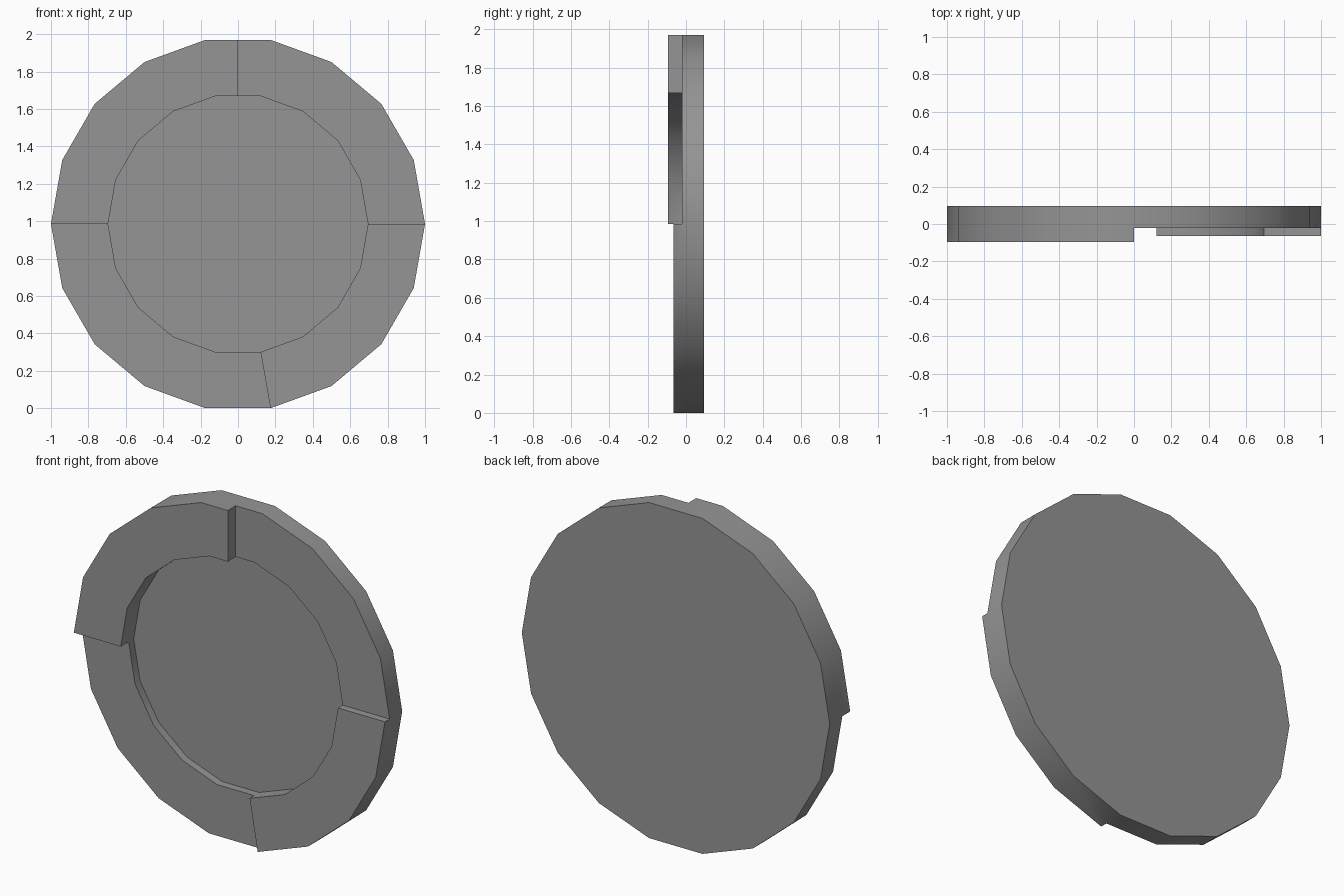
import bpy, bmesh
from math import cos, sin, radians, pi

cube = bpy.data.objects.get("Cube")
if cube:
    bpy.data.objects.remove(cube)

SIDES = 18
OUTER, INNER = 1.0, 0.695
BACK, FLOOR = 0.095, 0.025
CENTRE_Z = cos(pi / SIDES)

# Rim sectors: start angle, end angle, y of the front face
SECTORS = [(0, 90, -0.022), (90, 180, -0.095), (180, 280, -0.022), (280, 360, -0.065)]

# Polygon corners, plus the split in the middle of the top side
angles = sorted(set(range(0, 360, 360 // SIDES)) | {90})


def front_of(angle):
    return next(y for a, b, y in SECTORS if a <= angle % 360 < b)


bm = bmesh.new()
cache = {}


def vert(radius, angle, y):
    angle %= 360
    key = (radius, angle, y)
    if key not in cache:
        r = radius * (cos(pi / SIDES) if angle == 90 else 1)
        a = radians(angle)
        cache[key] = bm.verts.new((r * cos(a), y, CENTRE_Z + r * sin(a)))
    return cache[key]


def column(radius, angle, base, front):
    """Corner vertices from the base to the front, with any step level between."""
    steps = {front_of(angle), front_of(angle - 1), front}
    levels = sorted((y for y in steps if y >= front), reverse=True)
    return [vert(radius, angle, y) for y in [base] + levels]


# Back and recessed centre
bm.faces.new([vert(OUTER, a, BACK) for a in angles])
bm.faces.new([vert(INNER, a, FLOOR) for a in angles])

# Rim sectors with their outer and inner walls
for start, end, y in SECTORS:
    ring = [a for a in angles + [360] if start <= a <= end]
    bm.faces.new([vert(OUTER, a, y) for a in ring] + [vert(INNER, a, y) for a in reversed(ring)])
    for a, b in zip(ring, ring[1:]):
        for radius, base in ((OUTER, BACK), (INNER, FLOOR)):
            bm.faces.new(column(radius, a, base, y) + column(radius, b, base, y)[::-1])
    # Step down from the previous sector
    before = front_of(start - 1)
    bm.faces.new([vert(OUTER, start, y), vert(OUTER, start, before),
                  vert(INNER, start, before), vert(INNER, start, y)])

bmesh.ops.recalc_face_normals(bm, faces=bm.faces)
mesh = bpy.data.meshes.new("stepped_disc")
bm.to_mesh(mesh)
bm.free()

# Plain grey
grey = bpy.data.materials.new("grey")
grey.use_nodes = True
colour = (0.3, 0.3, 0.3, 1)
grey.diffuse_color = colour
grey.node_tree.nodes["Principled BSDF"].inputs["Base Color"].default_value = colour
mesh.materials.append(grey)

disc = bpy.data.objects.new("stepped_disc", mesh)
bpy.context.collection.objects.link(disc)
bpy.ops.object.select_all(action='DESELECT')
disc.select_set(True)
bpy.context.view_layer.objects.active = disc
bpy.ops.object.shade_smooth_by_angle(angle=radians(30))
